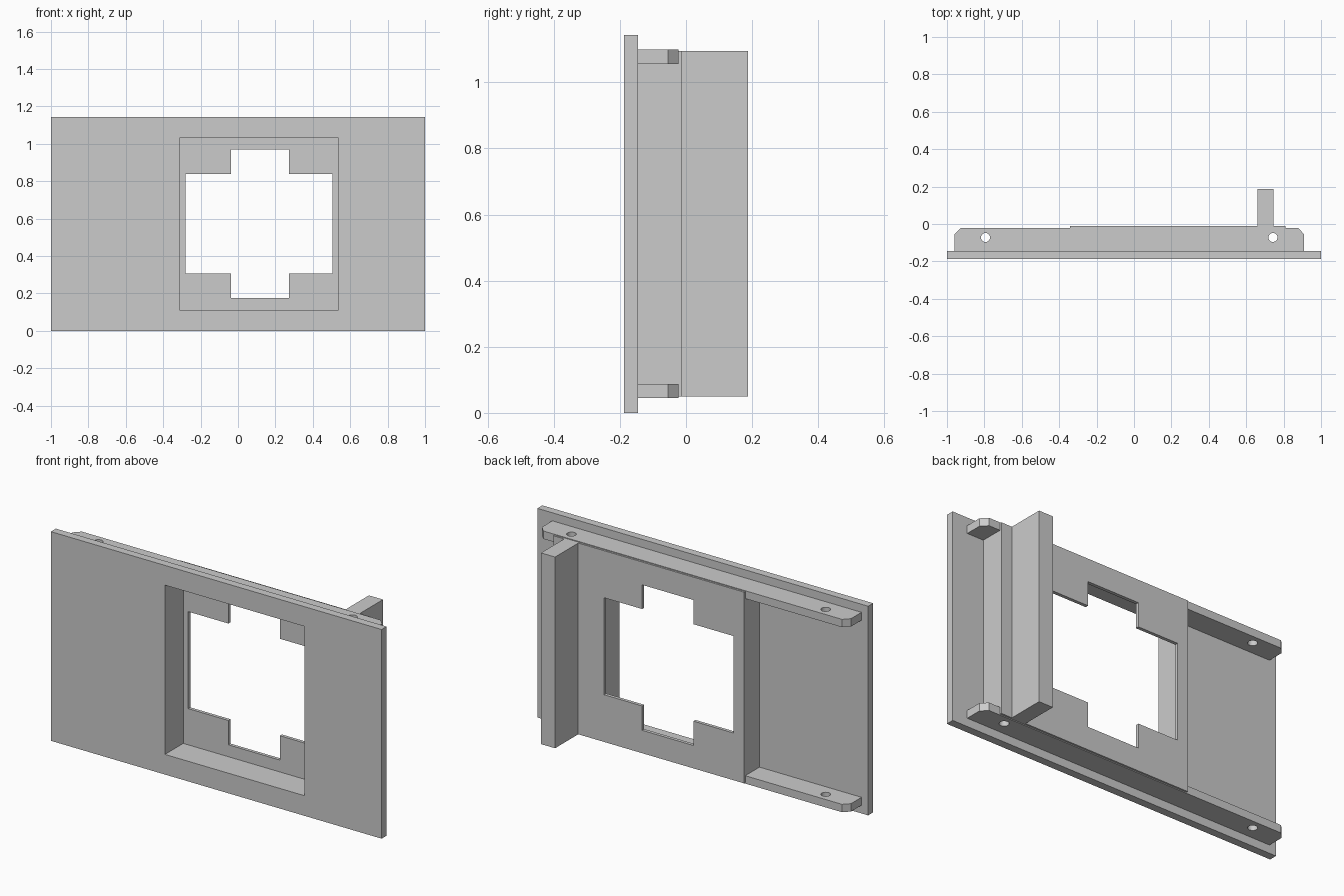
import bpy, bmesh
from math import cos, sin, tau

if "Cube" in bpy.data.objects:
    bpy.data.objects.remove(bpy.data.objects["Cube"])


def prism(name, profile, a, b, axis):
    """Extrude a 2D profile from a to b: axis 'y' uses (x, z), axis 'z' uses (x, y)."""
    place = (lambda p, d: (p[0], d, p[1])) if axis == 'y' else (lambda p, d: (p[0], p[1], d))
    bm = bmesh.new()
    low = [bm.verts.new(place(p, a)) for p in profile]
    high = [bm.verts.new(place(p, b)) for p in profile]
    bm.faces.new(low)
    bm.faces.new(high)
    for i in range(len(profile)):
        j = (i + 1) % len(profile)
        bm.faces.new((low[i], low[j], high[j], high[i]))
    bmesh.ops.recalc_face_normals(bm, faces=bm.faces)
    mesh = bpy.data.meshes.new(name)
    bm.to_mesh(mesh)
    bm.free()
    obj = bpy.data.objects.new(name, mesh)
    bpy.context.collection.objects.link(obj)
    return obj


def rect(x0, x1, v0, v1):
    return [(x0, v0), (x1, v0), (x1, v1), (x0, v1)]


def combine(target, tool, operation):
    """Apply one boolean and discard the tool object."""
    mod = target.modifiers.new("bool", 'BOOLEAN')
    mod.operation, mod.solver, mod.object = operation, 'EXACT', tool
    graph = bpy.context.evaluated_depsgraph_get()
    mesh = bpy.data.meshes.new_from_object(target.evaluated_get(graph))
    target.modifiers.clear()
    target.data = mesh
    bpy.data.objects.remove(tool)


# Front plate, the base of the single solid
frame = prism("mounting_frame", rect(-1, 1, 0, 1.143), -0.188, -0.145, 'y')

# Raised housing behind the plate
combine(frame, prism("housing", rect(-0.343, 0.81, 0.05, 1.095), -0.17, -0.012, 'y'), 'UNION')

# Chamfered top and bottom rails
rail = [(-0.96, -0.17), (0.91, -0.17), (0.91, -0.055), (0.878, -0.022),
        (-0.928, -0.022), (-0.96, -0.055)]
for z in (0.045, 1.056):
    combine(frame, prism("rail", rail, z, z + 0.043, 'z'), 'UNION')

# Upright fin on the back
combine(frame, prism("fin", rect(0.66, 0.745, -0.1, 0.188), 0.05, 1.095, 'z'), 'UNION')

# Rectangular recess from the front, leaving a thin back panel
combine(frame, prism("recess_cutter", rect(-0.31, 0.535, 0.11, 1.035), -0.3, -0.03, 'y'), 'DIFFERENCE')

# Cross-shaped window through the back panel
xa, xb, xc, xd = -0.28, -0.037, 0.274, 0.504
za, zb, zc, zd = 0.175, 0.308, 0.838, 0.97
cross = [(xb, za), (xc, za), (xc, zb), (xd, zb), (xd, zc), (xc, zc),
         (xc, zd), (xb, zd), (xb, zc), (xa, zc), (xa, zb), (xb, zb)]
combine(frame, prism("window_cutter", cross, -0.1, 0.05, 'y'), 'DIFFERENCE')

# Vertical pin holes through both rails
for x in (-0.794, 0.743):
    circle = [(x + 0.024 * cos(tau * i / 32), -0.072 + 0.024 * sin(tau * i / 32)) for i in range(32)]
    combine(frame, prism("hole_cutter", circle, -0.1, 1.3, 'z'), 'DIFFERENCE')

# Smooth the hole walls, keep every real edge sharp
bpy.context.view_layer.objects.active = frame
frame.select_set(True)
bpy.ops.object.shade_smooth_by_angle(angle=0.5)
